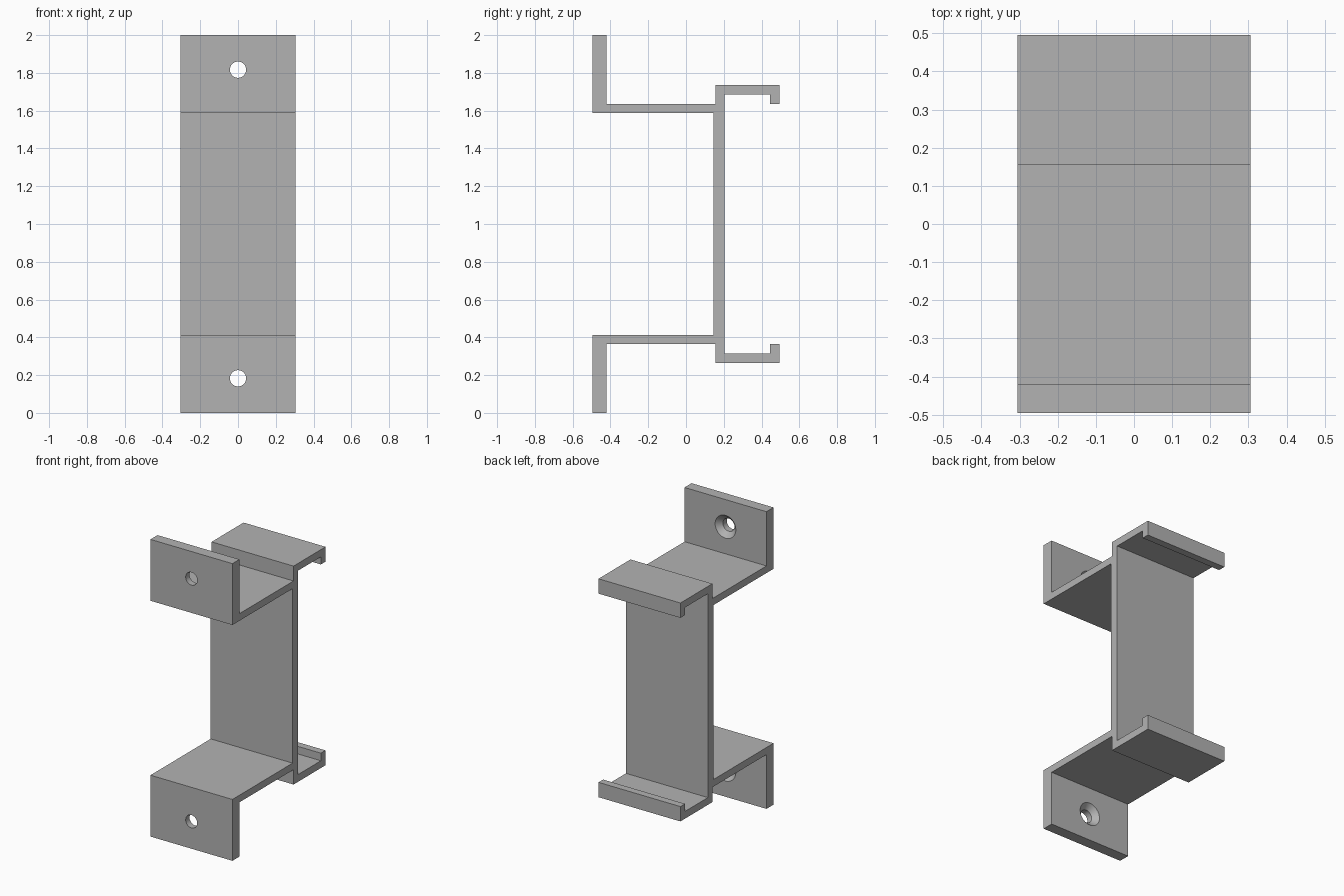
import bpy
import bmesh
from math import radians
from mathutils import Matrix, Vector

HALF_WIDTH = 0.305
FRONT = -0.495     # front face of the mounting tabs
TAB_BACK = -0.42   # rear face of the mounting tabs
MID = 1.0          # height of the mirror plane

cube = bpy.data.objects.get("Cube")
if cube:
    bpy.data.objects.remove(cube, do_unlink=True)

grey = bpy.data.materials.new("plain grey")
grey.use_nodes = True
colour = (0.45, 0.45, 0.45, 1)
grey.diffuse_color = colour
grey.node_tree.nodes["Principled BSDF"].inputs["Base Color"].default_value = colour


def new_object(name, bm):
    bmesh.ops.recalc_face_normals(bm, faces=bm.faces)
    mesh = bpy.data.meshes.new(name)
    bm.to_mesh(mesh)
    bm.free()
    mesh.materials.append(grey)
    obj = bpy.data.objects.new(name, mesh)
    bpy.context.collection.objects.link(obj)
    return obj


# Bracket: upper half of the side profile (y, z), from the web front round to the web back
upper = [
    (0.145, 1.587), (FRONT, 1.587), (FRONT, 2.0), (TAB_BACK, 2.0),
    (TAB_BACK, 1.635), (0.155, 1.635), (0.155, 1.735), (0.495, 1.735),
    (0.495, 1.635), (0.446, 1.635), (0.446, 1.686), (0.203, 1.686),
]
lower = [(y, 2 * MID - z) for y, z in reversed(upper)]
bm = bmesh.new()
side = bm.faces.new([bm.verts.new((-HALF_WIDTH, y, z)) for y, z in upper + lower])
swept = bmesh.ops.extrude_face_region(bm, geom=[side])["geom"]
bmesh.ops.translate(bm, vec=(2 * HALF_WIDTH, 0, 0),
                    verts=[v for v in swept if isinstance(v, bmesh.types.BMVert)])
bracket = new_object("bracket", bm)


# Countersunk screw holes: a lathed cutter for each tab, wide at the back
def screw_cutter(name, z):
    profile = [(0, FRONT - 0.05), (0.043, FRONT - 0.05), (0.043, TAB_BACK - 0.034),
               (0.077, TAB_BACK), (0.077, TAB_BACK + 0.03), (0, TAB_BACK + 0.03)]
    bm = bmesh.new()
    verts = [bm.verts.new((r, y, 0)) for r, y in profile]
    edges = [bm.edges.new(pair) for pair in zip(verts, verts[1:])]
    bmesh.ops.spin(bm, geom=verts + edges, cent=(0, 0, 0), axis=(0, 1, 0),
                   angle=radians(360), steps=48)
    bmesh.ops.remove_doubles(bm, verts=bm.verts, dist=0.0001)
    bmesh.ops.transform(bm, matrix=Matrix.Translation(Vector((0, 0, z))), verts=bm.verts)
    return new_object(name, bm)


for name, z in (("upper_hole", MID + 0.817), ("lower_hole", MID - 0.817)):
    cutter = screw_cutter(name + "_cutter", z)
    cutter.hide_render = True
    cutter.hide_viewport = True
    cut = bracket.modifiers.new(name, 'BOOLEAN')
    cut.operation = 'DIFFERENCE'
    cut.solver = 'EXACT'
    cut.object = cutter

# Smooth the hole walls, keep the folded edges sharp
bpy.ops.object.select_all(action='DESELECT')
bracket.select_set(True)
bpy.context.view_layer.objects.active = bracket
for name in ("upper_hole", "lower_hole"):
    bpy.ops.object.modifier_apply(modifier=name)
    bpy.data.objects.remove(bpy.data.objects[name + "_cutter"], do_unlink=True)
bpy.ops.object.shade_smooth_by_angle(angle=radians(30))
